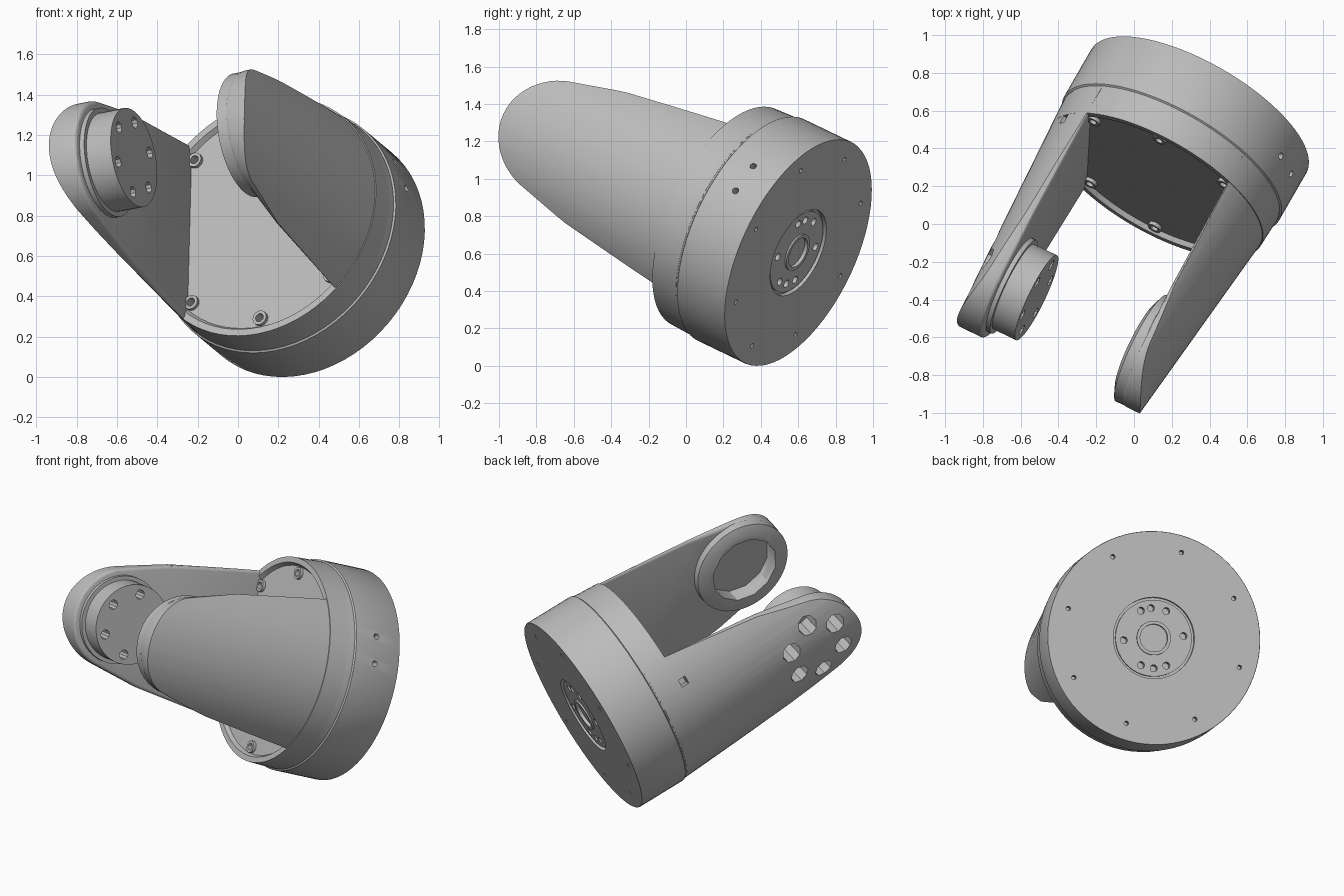
import bpy, bmesh, math
from mathutils import Matrix, Vector

if "Cube" in bpy.data.objects:
    bpy.data.objects.remove(bpy.data.objects["Cube"])

grey = bpy.data.materials.new("plain_grey")
grey.use_nodes = True
grey.diffuse_color = (0.5, 0.5, 0.5, 1)
grey.node_tree.nodes["Principled BSDF"].inputs["Base Color"].default_value = (0.5, 0.5, 0.5, 1)

# Parts are built around the y axis (back at y = 0, fork towards -y), then posed
POSE = (Matrix.Translation((0.345, 0.6, 0.605))
        @ Matrix.Rotation(math.radians(-30), 4, 'Z')
        @ Matrix.Rotation(math.radians(-22.6), 4, 'X')
        @ Matrix.Rotation(math.radians(-11), 4, 'Y'))
PIVOT = -1.375
TIP_R = 0.315
INNER = 0.415
parts = []


def make(name, bm, part=True):
    bmesh.ops.recalc_face_normals(bm, faces=bm.faces)
    me = bpy.data.meshes.new(name)
    bm.to_mesh(me)
    bm.free()
    ob = bpy.data.objects.new(name, me)
    bpy.context.collection.objects.link(ob)
    if part:
        me.materials.append(grey)
        parts.append(ob)
    else:
        ob.hide_render = True
    return ob


def rod(bm, a, b, r1, r2=None, n=32, turn=0):
    """Cylinder or cone between two points."""
    a, b = Vector(a), Vector(b)
    d = b - a
    m = (Matrix.Translation((a + b) / 2) @ d.to_track_quat('Z', 'Y').to_matrix().to_4x4()
         @ Matrix.Rotation(turn, 4, 'Z'))
    bmesh.ops.create_cone(bm, cap_ends=True, segments=n, radius1=r1,
                          radius2=r1 if r2 is None else r2, depth=d.length, matrix=m)


def lathe(profile, n=72):
    """Solid of revolution around y from (radius, y) points."""
    bm = bmesh.new()
    rings = []
    for r, y in profile:
        if r == 0:
            rings.append([bm.verts.new((0, y, 0))] * n)
        else:
            rings.append([bm.verts.new((r * math.cos(t), y, r * math.sin(t)))
                          for t in (2 * math.pi * i / n for i in range(n))])
    for p, q in zip(rings, rings[1:]):
        for i in range(n):
            j = (i + 1) % n
            bm.faces.new(list(dict.fromkeys((p[i], p[j], q[j], q[i]))))
    return bm


def boolean(ob, cutter, op):
    mod = ob.modifiers.new("cut", 'BOOLEAN')
    mod.operation = op
    mod.solver = 'EXACT'
    mod.object = cutter
    bpy.context.view_layer.objects.active = ob
    bpy.ops.object.modifier_apply(modifier=mod.name)


def discard(ob):
    bpy.data.objects.remove(ob)


def polar(r, deg, y):
    t = math.radians(deg)
    return (r * math.cos(t), y, r * math.sin(t))


# Round base housing with a ringed hub on the back and a shallow front recess
base = make("base_housing", lathe([
    (0, -0.02), (0.085, -0.02), (0.085, 0), (0.105, 0), (0.105, -0.01),
    (0.235, -0.01), (0.235, -0.025), (0.25, -0.025), (0.25, 0), (0.655, 0),
    (0.657, -0.005), (0.657, -0.315), (0.648, -0.322),
    (0.64, -0.495), (0.605, -0.495), (0.59, -0.47), (0, -0.47)]))

# Screw bosses on the floor between the arms
bm = bmesh.new()
boss_angles = [a for a in range(0, 360, 45) if a % 180]
for a in boss_angles:
    rod(bm, polar(0.55, a, -0.45), polar(0.55, a, -0.49), 0.038, n=16)
bosses = make("screw_bosses", bm)

# Screw holes in the housing
bm = bmesh.new()
for a in boss_angles:
    rod(bm, polar(0.55, a, -0.4), polar(0.55, a, -0.55), 0.022, n=12)
for a in range(0, 360, 45):
    rod(bm, polar(0.555, a + 3, -0.05), polar(0.555, a + 3, 0.05), 0.014, n=10)
for a in (-20, 50, 70, 100, 160, 230, 255, 280):
    rod(bm, polar(0.185, a, -0.06), polar(0.185, a, 0.05), 0.022, n=12)
for a in (15, 30):
    rod(bm, polar(0.6, a, -0.17), polar(0.7, a, -0.17), 0.018, n=12)
holes = make("hole_cutter", bm, False)
boolean(base, holes, 'DIFFERENCE')
boolean(bosses, holes, 'DIFFERENCE')
discard(holes)

# Side outline of one fork arm: tapering plate with a round tip
outline = [(-0.33, -0.5), (-0.33, 0.5), (-1.12, 0.388)]
for i in range(25):
    t = math.radians(104.5 + 151 * i / 24)
    outline.append((PIVOT + TIP_R * math.cos(t), TIP_R * math.sin(t)))
outline.append((-1.12, -0.388))


def arm(name, side, tip_radius):
    bm = bmesh.new()
    face = bm.faces.new([bm.verts.new((side * INNER, y, z)) for y, z in outline])
    rim = list(face.edges)
    new = bmesh.ops.extrude_face_region(bm, geom=[face])["geom"]
    bmesh.ops.translate(bm, vec=(side * 0.4, 0, 0),
                        verts=[v for v in new if isinstance(v, bmesh.types.BMVert)])
    # Softened inner rim
    rim = [e for e in bm.edges
           if all(abs(abs(v.co.x) - INNER) < 1e-5 for v in e.verts)]
    bmesh.ops.bevel(bm, geom=rim, offset=0.02, segments=3, profile=0.5, affect='EDGES')
    if not any(len(f.verts) == len(outline) and abs(f.calc_center_median().x) < INNER + 1e-4
               for f in bm.faces):
        bmesh.ops.holes_fill(bm, edges=bm.edges)
    ob = make(name, bm)
    # Tapered round outer skin
    bm = bmesh.new()
    rod(bm, (0, -0.32, 0), (0, -1.72, 0), 0.65, tip_radius, n=72)
    skin = make("skin_cutter", bm, False)
    boolean(ob, skin, 'INTERSECT')
    discard(skin)
    return ob


left_arm = arm("plain_arm", 1, 0.525)
right_arm = arm("drive_arm", -1, 0.565)

# Chamfered thick end of the plain arm
bm = bmesh.new()
rod(bm, (0.37, PIVOT, 0), (0.44, PIVOT, 0), TIP_R - 0.003, n=48)
socket_body = make("socket_body", bm)
bm = bmesh.new()
rod(bm, (0.345, PIVOT, 0), (0.37, PIVOT, 0), 0.255, TIP_R - 0.003, n=48)
socket_rim = make("socket_rim", bm)

# Thin washer and drive disc on the other arm
bm = bmesh.new()
rod(bm, (-0.39, PIVOT, 0), (-0.45, PIVOT, 0), 0.275, n=48)
washer = make("washer", bm)
bm = bmesh.new()
rod(bm, (-0.255, PIVOT, 0), (-0.43, PIVOT, 0), 0.25, n=40)
drive_disc = make("drive_disc", bm)

# Faceted pocket in the thick end
bm = bmesh.new()
rod(bm, (0.3, PIVOT, 0), (0.45, PIVOT, 0), 0.22, n=12)
pocket = make("pocket_cutter", bm, False)
for ob in (socket_body, socket_rim, left_arm):
    boolean(ob, pocket, 'DIFFERENCE')
discard(pocket)

# Six bolt holes through the drive arm, wider on the outside
for radius, start, end, n, targets in (
        (0.03, -0.2, -0.5, 10, (drive_disc, washer)),
        (0.062, -0.44, -0.7, 8, (right_arm, washer))):
    bm = bmesh.new()
    for k in range(6):
        t = math.radians(30 + 60 * k)
        y, z = PIVOT + 0.19 * math.cos(t), 0.19 * math.sin(t)
        rod(bm, (start, y, z), (end, y, z), radius, n=n)
    cutter = make("bolt_cutter", bm, False)
    for ob in targets:
        boolean(ob, cutter, 'DIFFERENCE')
    discard(cutter)

# Small square slot on the outside of the drive arm
bm = bmesh.new()
rod(bm, polar(0.57, 149, -0.52), polar(0.75, 149, -0.52), 0.035, n=4, turn=math.pi / 4)
slot = make("slot_cutter", bm, False)
boolean(right_arm, slot, 'DIFFERENCE')
discard(slot)

# Pose and smooth every part
bpy.ops.object.select_all(action='DESELECT')
for ob in parts:
    ob.data.transform(POSE)
    ob.select_set(True)
bpy.context.view_layer.objects.active = base
bpy.ops.object.shade_smooth_by_angle(angle=math.radians(30))
